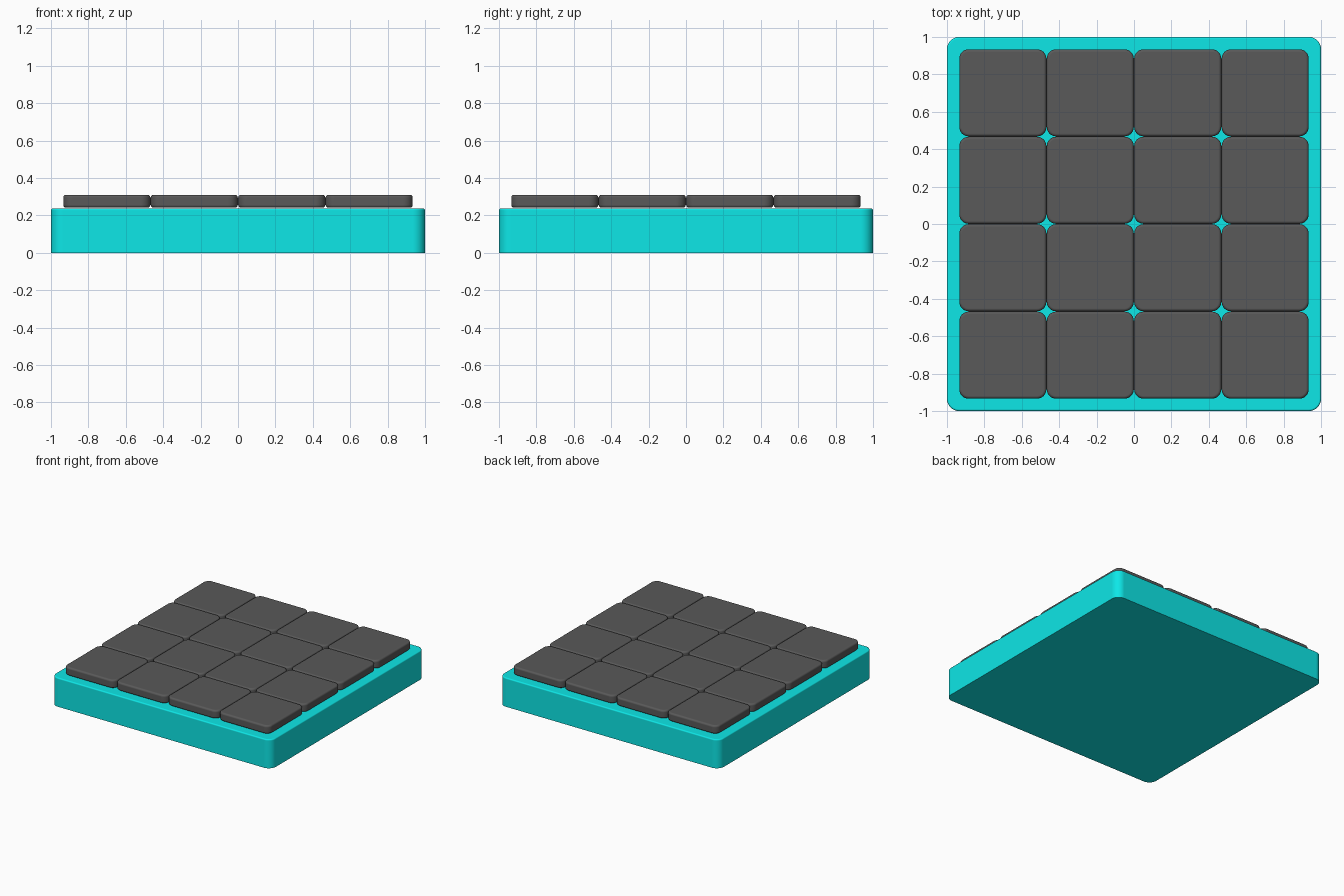
import bpy, bmesh, math

if "Cube" in bpy.data.objects:
    bpy.data.objects.remove(bpy.data.objects["Cube"])

def material(name, rgb):
    m = bpy.data.materials.new(name)
    m.diffuse_color = (*rgb, 1)
    m.use_nodes = True
    m.node_tree.nodes["Principled BSDF"].inputs["Base Color"].default_value = m.diffuse_color
    return m

def outline(half, radius, segs=8):
    """Rounded square, counter-clockwise."""
    pts = []
    for k in range(4):
        a0 = k * math.pi / 2
        cx = (half - radius) * (1 if k in (0, 3) else -1)
        cy = (half - radius) * (1 if k in (0, 1) else -1)
        for i in range(segs + 1):
            a = a0 + i / segs * math.pi / 2
            pts.append((cx + radius * math.cos(a), cy + radius * math.sin(a)))
    return pts

def slab(name, x, y, z0, z1, half, radius, top, bottom, mat, steps=4):
    """Rounded square slab with rounded upper and lower rims."""
    rings = []
    if bottom:
        for i in range(steps + 1):
            a = i / steps * math.pi / 2
            rings.append((bottom * (1 - math.sin(a)), z0 + bottom * (1 - math.cos(a))))
    else:
        rings.append((0, z0))
    for i in range(steps + 1):
        a = i / steps * math.pi / 2
        rings.append((top * (1 - math.cos(a)), z1 - top * (1 - math.sin(a))))
    bm = bmesh.new()
    loops = [[bm.verts.new((px, py, z)) for px, py in outline(half - d, radius - d)]
             for d, z in rings]
    n = len(loops[0])
    for a, b in zip(loops, loops[1:]):
        for i in range(n):
            j = (i + 1) % n
            bm.faces.new((a[i], a[j], b[j], b[i]))
    bm.faces.new(loops[0][::-1])
    bm.faces.new(loops[-1])
    mesh = bpy.data.meshes.new(name)
    bm.to_mesh(mesh)
    bm.free()
    mesh.materials.append(mat)
    ob = bpy.data.objects.new(name, mesh)
    ob.location = (x, y, 0)
    bpy.context.collection.objects.link(ob)
    bpy.ops.object.select_all(action='DESELECT')
    ob.select_set(True)
    bpy.context.view_layer.objects.active = ob
    bpy.ops.object.shade_smooth_by_angle(angle=math.radians(35))
    # Keep the large faces evenly shaded
    wn = ob.modifiers.new("even_shading", 'WEIGHTED_NORMAL')
    wn.keep_sharp = True
    wn.weight = 100
    return ob

teal = material("teal", (0.004, 0.8, 0.8))
charcoal = material("charcoal", (0.1, 0.1, 0.1))

# Base tray
slab("base", 0, 0, 0, 0.237, 1.0, 0.065, 0.01, 0, teal)

# 4 x 4 grid of square pads
pitch = 0.4675
for row in range(4):
    for col in range(4):
        slab(f"pad_{row + 1}_{col + 1}", (col - 1.5) * pitch, (row - 1.5) * pitch,
             0.241, 0.31, pitch / 2 - 0.001, 0.05, 0.015, 0.015, charcoal)
